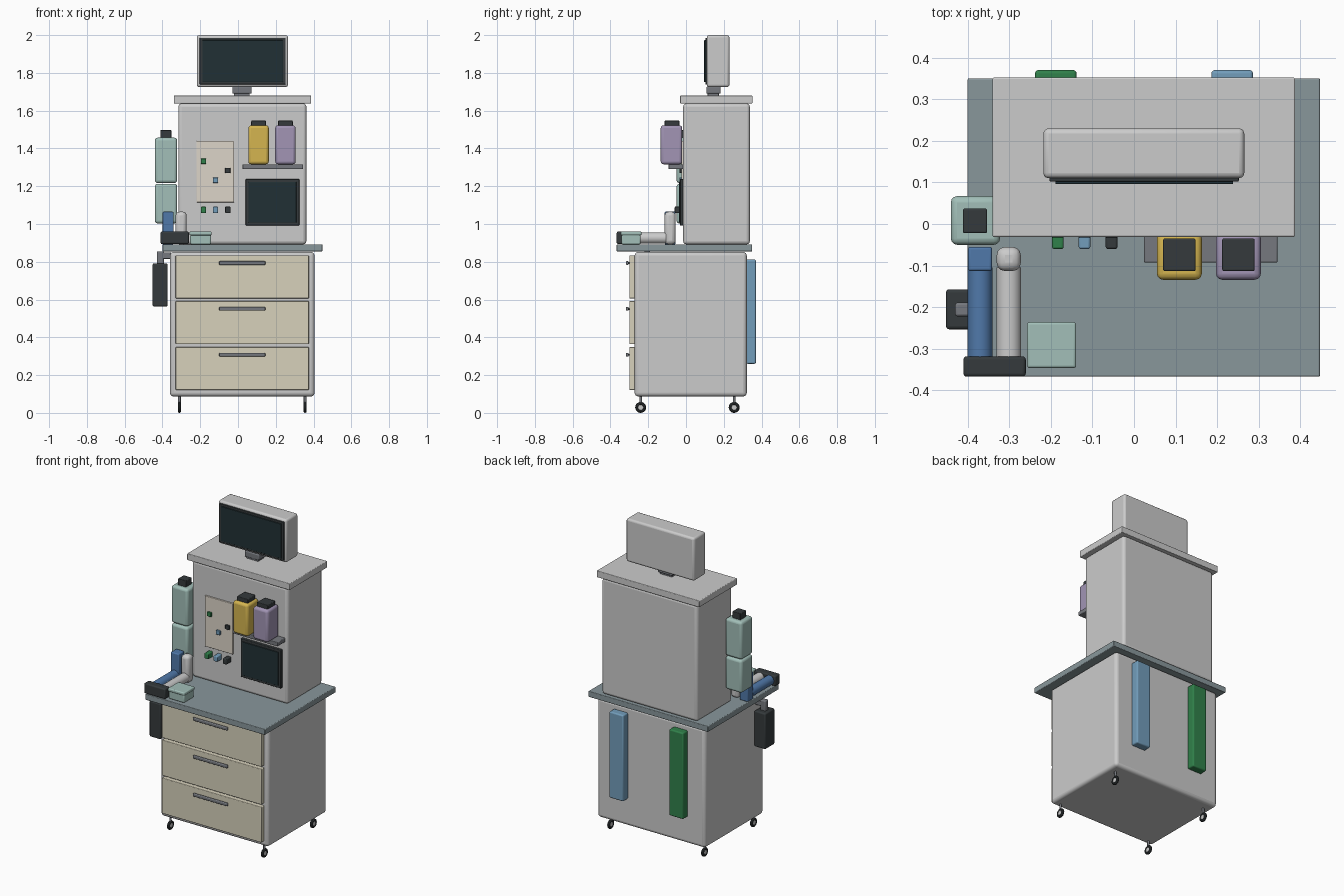
import bpy, math

if "Cube" in bpy.data.objects:
    bpy.data.objects.remove(bpy.data.objects["Cube"])

mats = {}
COL = {
    'counter': (.25, .31, .33), 'cream': (.68, .64, .50), 'dark': (.035, .042, .045),
    'glass': (.015, .03, .035), 'teal': (.36, .52, .48), 'yellow': (.66, .46, .08),
    'purple': (.36, .30, .46), 'blue': (.08, .19, .40), 'sky': (.17, .34, .50),
    'green': (.03, .22, .07), 'metal': (.18, .19, .21), 'panel': (.72, .66, .58),
}


def finish(ob, name, col, bevel=0, seg=3):
    ob.name = name
    if bevel:
        m = ob.modifiers.new('Bevel', 'BEVEL')
        m.width, m.segments, m.limit_method = bevel, seg, 'ANGLE'
    if col:
        if col not in mats:
            mats[col] = bpy.data.materials.new(col)
            mats[col].diffuse_color = (*COL[col], 1)
        ob.data.materials.append(mats[col])
    bpy.ops.object.shade_smooth_by_angle(angle=math.radians(35))
    return ob


def box(name, x, y, z, col=None, bevel=0.004, seg=3):
    """Box from (min, max) ranges on each axis."""
    bpy.ops.mesh.primitive_cube_add(size=1, location=[(a + b) / 2 for a, b in (x, y, z)])
    ob = bpy.context.object
    ob.scale = [b - a for a, b in (x, y, z)]
    bpy.ops.object.transform_apply(location=False, rotation=False, scale=True)
    return finish(ob, name, col, bevel, seg)


def cyl(name, loc, r, depth, axis='Z', col=None, bevel=0):
    rot = {'X': (0, math.pi / 2, 0), 'Y': (math.pi / 2, 0, 0), 'Z': (0, 0, 0)}[axis]
    bpy.ops.mesh.primitive_cylinder_add(vertices=24, radius=r, depth=depth, location=loc, rotation=rot)
    return finish(bpy.context.object, name, col, bevel)


# cabinets and boards
box('lower_cabinet', (-.36, .405), (-.272, .322), (.087, .852), bevel=.02, seg=4)
box('countertop', (-.40, .447), (-.367, .35), (.855, .892), 'counter')
box('upper_cabinet', (-.316, .362), (-.015, .338), (.892, 1.638), bevel=.018, seg=4)
box('top_board', (-.34, .387), (-.031, .352), (1.638, 1.68))

# drawers with bar handles
for i, zc in enumerate((.72, .478, .235)):
    box(f'drawer_front_{i}', (-.33, .375), (-.30, -.265), (zc - .114, zc + .114), 'cream')
    zh = zc + .073
    box(f'drawer_handle_{i}', (-.10, .145), (-.318, -.304), (zh - .01, zh + .01), 'metal', .005)
    for x in (-.08, .125):
        cyl(f'handle_post_{i}', (x, -.302, zh), .005, .014, 'Y', 'metal')

# casters
for x in (-.31, .355):
    for y in (-.24, .255):
        bpy.ops.mesh.primitive_torus_add(location=(x, y, .029), rotation=(0, math.pi / 2, 0),
                                         major_radius=.020, minor_radius=.009,
                                         major_segments=24, minor_segments=10)
        finish(bpy.context.object, 'caster_tyre', 'dark')
        cyl('caster_hub', (x, y, .029), .014, .014, 'X')
        cyl('caster_stem', (x, y, .073), .007, .045, 'Z', 'metal')

# monitor on its stand
box('monitor_stand', (-.022, .062), (.115, .175), (1.675, 1.70), 'metal')
box('monitor_neck', (-.03, .072), (.108, .183), (1.69, 1.728), 'metal', .006)
box('monitor_housing', (-.218, .265), (.11, .23), (1.725, 2.0), bevel=.013)
box('monitor_bezel', (-.203, .252), (.102, .115), (1.739, 1.986), 'dark', .003)
box('monitor_screen', (-.189, .238), (.096, .105), (1.752, 1.973), 'glass', .002)

# built-in display
box('display_bezel', (.04, .325), (-.032, -.01), (.992, 1.238), 'dark')
box('display_screen', (.056, .309), (-.037, -.028), (1.008, 1.222), 'glass', .002)

# shelf and two bottles
box('bottle_shelf', (.024, .345), (-.093, -.012), (1.29, 1.316), 'metal')
for name, x, col in (('left', .109, 'yellow'), ('right', .251, 'purple')):
    box(f'{name}_bottle', (x - .054, x + .054), (-.134, -.02), (1.316, 1.522), col, .015)
    box(f'{name}_bottle_cap', (x - .039, x + .039), (-.113, -.035), (1.515, 1.547), 'dark')

# control panel with markers and push buttons
box('control_panel', (-.22, -.02), (-.024, -.01), (1.115, 1.44), 'panel', .003)
for x, z, col in ((-.183, 1.332, 'green'), (-.119, 1.232, 'sky'), (-.054, 1.283, 'dark')):
    box('panel_marker', (x - .014, x + .014), (-.034, -.02), (z - .014, z + .014), col, .003)
    box('push_button', (x - .014, x + .014), (-.06, -.01), (1.057, 1.092), col, .005)

# stacked side canisters
box('upper_canister', (-.44, -.322), (-.05, .067), (1.217, 1.457), 'teal', .015)
box('lower_canister', (-.44, -.322), (-.05, .067), (1.003, 1.213), 'teal', .015)
box('canister_cap', (-.411, -.353), (-.022, .037), (1.45, 1.497), 'dark')

# pair of angled holders on the counter
for name, x, col, bv in (('blue', -.37, 'blue', .006), ('grey', -.301, None, .02)):
    cyl(f'{name}_tube', (x, -.215, .926), .03, .22, 'Y', col)
    box(f'{name}_upright', (x - .029, x + .029), (-.113, -.055), (.892, 1.065), col, bv)
box('tube_base', (-.41, -.26), (-.367, -.318), (.894, .96), 'dark', .008)

# small lidded container
box('container', (-.253, -.142), (-.342, -.24), (.892, .945), 'teal', .008)
box('container_lid', (-.257, -.139), (-.346, -.236), (.94, .96), 'teal', .006)

# box hanging at the left side
box('hanging_box', (-.452, -.372), (-.253, -.157), (.563, .792), 'dark', .008)
box('hanging_neck', (-.43, -.392), (-.222, -.189), (.785, .855), 'metal', .006)
box('hanging_bracket', (-.40, -.355), (-.222, -.189), (.815, .85), 'metal')

# rear vertical strips
for name, x, col in (('green', -.188, 'green'), ('blue', .236, 'sky')):
    box(f'{name}_rear_strip', (x - .05, x + .05), (.318, .37), (.26, .812), col, .008)

for m in bpy.data.materials:
    if m.users and not m.is_grease_pencil:
        m.use_nodes = True
        m.node_tree.nodes["Principled BSDF"].inputs["Base Color"].default_value = m.diffuse_color
